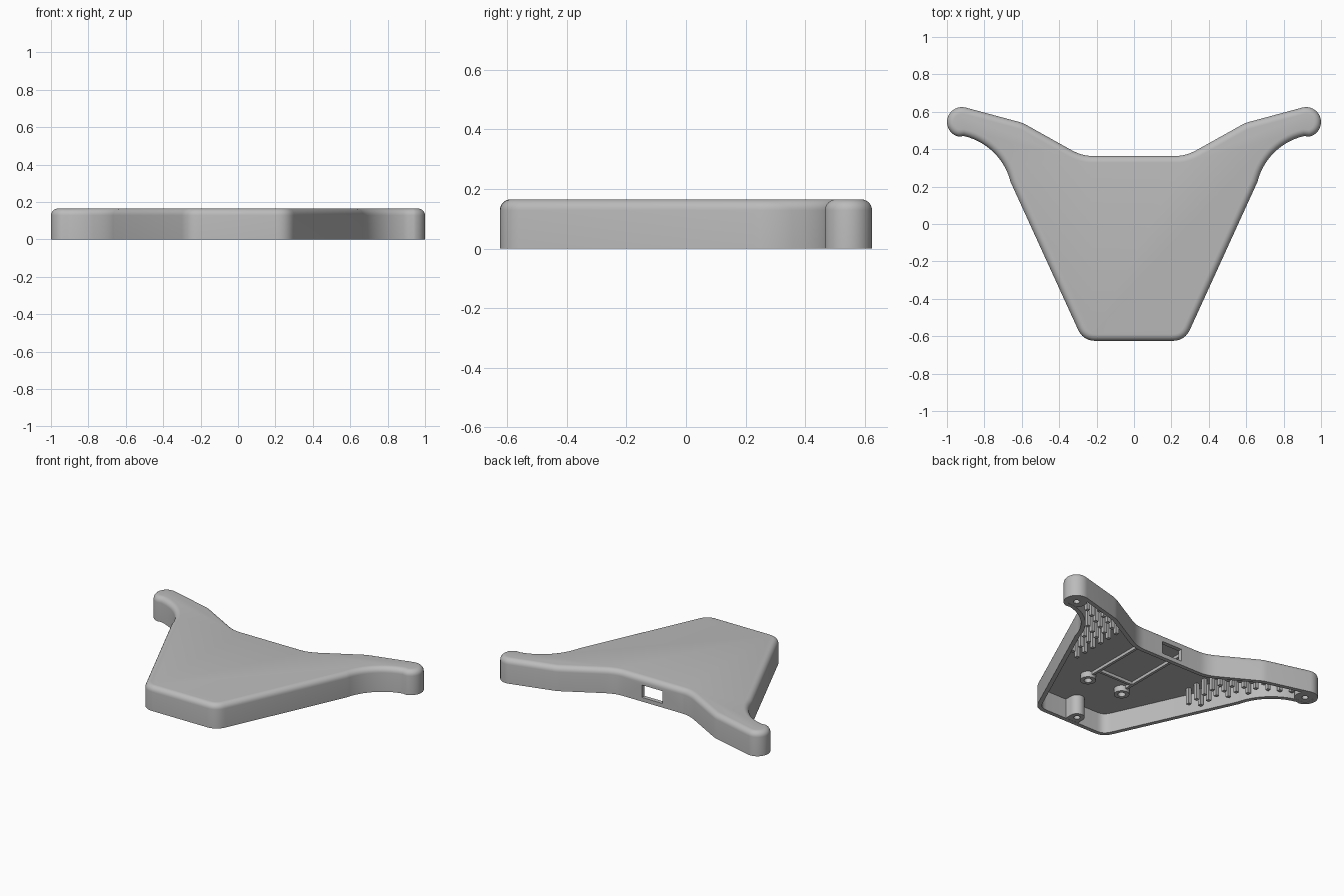
import bpy, bmesh, math
from mathutils import Vector

cube = bpy.data.objects.get("Cube")
if cube:
    bpy.data.objects.remove(cube, do_unlink=True)

HEIGHT, ROUND, WALL, CEILING = 0.165, 0.036, 0.028, 0.135

grey = bpy.data.materials.new("plain grey")
grey.use_nodes = True
grey.diffuse_color = (0.5, 0.5, 0.5, 1)
grey.node_tree.nodes["Principled BSDF"].inputs["Base Color"].default_value = (0.5, 0.5, 0.5, 1)


def arc(cx, cy, r, a0, a1, n):
    angles = [math.radians(a0 + (a1 - a0) * i / n) for i in range(n + 1)]
    return [Vector((cx + r * math.cos(a), cy + r * math.sin(a))) for a in angles]


def corner(a, b, c, n=6):
    a, b, c = Vector(a), Vector(b), Vector(c)
    return [a.lerp(b, i / n).lerp(b.lerp(c, i / n), i / n) for i in range(n + 1)]


def inset(points, d):
    result = []
    for i, p in enumerate(points):
        e1 = (p - points[i - 1]).normalized()
        e2 = (points[(i + 1) % len(points)] - p).normalized()
        n1, n2 = Vector((-e1.y, e1.x)), Vector((-e2.y, e2.x))
        result.append(p + (n1 + n2) * (d / (1 + n1.dot(n2))))
    return result


def inside(p, poly):
    hit = False
    for a, b in zip(poly, poly[1:] + poly[:1]):
        if (a.y > p.y) != (b.y > p.y) and p.x < a.x + (p.y - a.y) * (b.x - a.x) / (b.y - a.y):
            hit = not hit
    return hit


def finish(bm, name, smooth=True):
    bmesh.ops.recalc_face_normals(bm, faces=bm.faces)
    mesh = bpy.data.meshes.new(name)
    bm.to_mesh(mesh)
    bm.free()
    mesh.materials.append(grey)
    obj = bpy.data.objects.new(name, mesh)
    bpy.context.collection.objects.link(obj)
    if smooth:
        shade(obj)
    return obj


def shade(obj):
    bpy.ops.object.select_all(action='DESELECT')
    obj.select_set(True)
    bpy.context.view_layer.objects.active = obj
    bpy.ops.object.shade_smooth_by_angle(angle=math.radians(30))


def add_box(bm, x0, x1, y0, y1, z0, z1):
    verts = bmesh.ops.create_cube(bm, size=1)["verts"]
    for v in verts:
        v.co = ((x0 + x1) / 2 + v.co.x * (x1 - x0),
                (y0 + y1) / 2 + v.co.y * (y1 - y0),
                (z0 + z1) / 2 + v.co.z * (z1 - z0))


def bridge(bm, lower, upper):
    n = len(lower)
    for i in range(n):
        j = (i + 1) % n
        bm.faces.new((lower[i], lower[j], upper[j], upper[i]))


def tube(name, x, y, outer, bore, z0, z1):
    # Screw post: closed ring section swept around its axis
    bm = bmesh.new()
    rings = []
    for r, z in ((outer, z0), (outer, z1), (bore, z1), (bore, z0)):
        rings.append([bm.verts.new((p.x, p.y, z)) for p in arc(x, y, r, 0, 345, 23)])
    for a, b in zip(rings, rings[1:] + rings[:1]):
        bridge(bm, a, b)
    return finish(bm, name)


# Plan outline: half of it, then mirrored
half = corner((0.205, -0.625), (0.272, -0.625), (0.3, -0.563))
half += arc(0.985, 0.144, 0.335, 166, 103, 14)
half += arc(0.92, 0.545, 0.08, -77, 105, 18)
half += corner((0.62, 0.547), (0.598, 0.542), (0.578, 0.531), 3)
half += corner((0.34, 0.398), (0.28, 0.364), (0.225, 0.364))
outline = half + [Vector((-p.x, p.y)) for p in reversed(half)]

# Hollow shell with a rounded top edge and an open underside
bm = bmesh.new()
layers = [(WALL, CEILING), (WALL, 0), (0, 0)]
for i in range(7):
    a = math.radians(15 * i)
    layers.append((ROUND * (1 - math.cos(a)), HEIGHT - ROUND * (1 - math.sin(a))))
rings = [[bm.verts.new((p.x, p.y, z)) for p in inset(outline, d)] for d, z in layers]
for a, b in zip(rings, rings[1:]):
    bridge(bm, a, b)
bm.faces.new(rings[0])
bm.faces.new(rings[-1])
shell = finish(bm, "shell", smooth=False)

# Port opening through the back wall
bm = bmesh.new()
add_box(bm, -0.077, 0.077, 0.3, 0.42, 0.028, 0.112)
cutter = finish(bm, "port_cutter", smooth=False)
cutter.hide_render = True
cut = shell.modifiers.new("port", 'BOOLEAN')
cut.operation = 'DIFFERENCE'
cut.solver = 'EXACT'
cut.object = cutter
bpy.context.view_layer.objects.active = shell
bpy.ops.object.modifier_apply(modifier=cut.name)
bpy.data.objects.remove(cutter, do_unlink=True)
shade(shell)

# Screw posts in the wing tips, the board area and the front
top = CEILING + 0.005
for side, label in ((1, "left"), (-1, "right")):
    tube(label + "_wing_post", side * 0.92, 0.545, 0.066, 0.02, 0.001, top)
    tube(label + "_board_post", side * 0.135, -0.28, 0.048, 0.024, 0.096, top)
tube("front_post", 0, -0.548, 0.048, 0.02, 0.001, top)
bm = bmesh.new()
for s in (-1, 1):
    add_box(bm, s * 0.024, s * 0.048, -0.61, -0.548, 0.001, top)
add_box(bm, -0.03, 0.03, -0.61, -0.575, 0.001, top)
finish(bm, "front_post_web", smooth=False)

# Board frame ribs under the ceiling
bm = bmesh.new()
for s in (-1, 1):
    add_box(bm, s * 0.135 - 0.009, s * 0.135 + 0.009, -0.24, 0.345, 0.115, top)
add_box(bm, -0.135, 0.135, -0.189, -0.171, 0.115, top)
finish(bm, "board_frame", smooth=False)

# Staggered pegs hanging inside both wings
room = inset(outline, WALL + 0.02)
bm = bmesh.new()
for i in range(7):
    for j in range(10):
        x, y = 0.45 + 0.065 * i, -0.01 + 0.075 * j + 0.037 * (i % 2)
        if inside(Vector((x, y)), room):
            for s in (-1, 1):
                add_box(bm, s * x - 0.012, s * x + 0.012, y - 0.012, y + 0.012, 0.025, top)
finish(bm, "wing_pegs", smooth=False)
